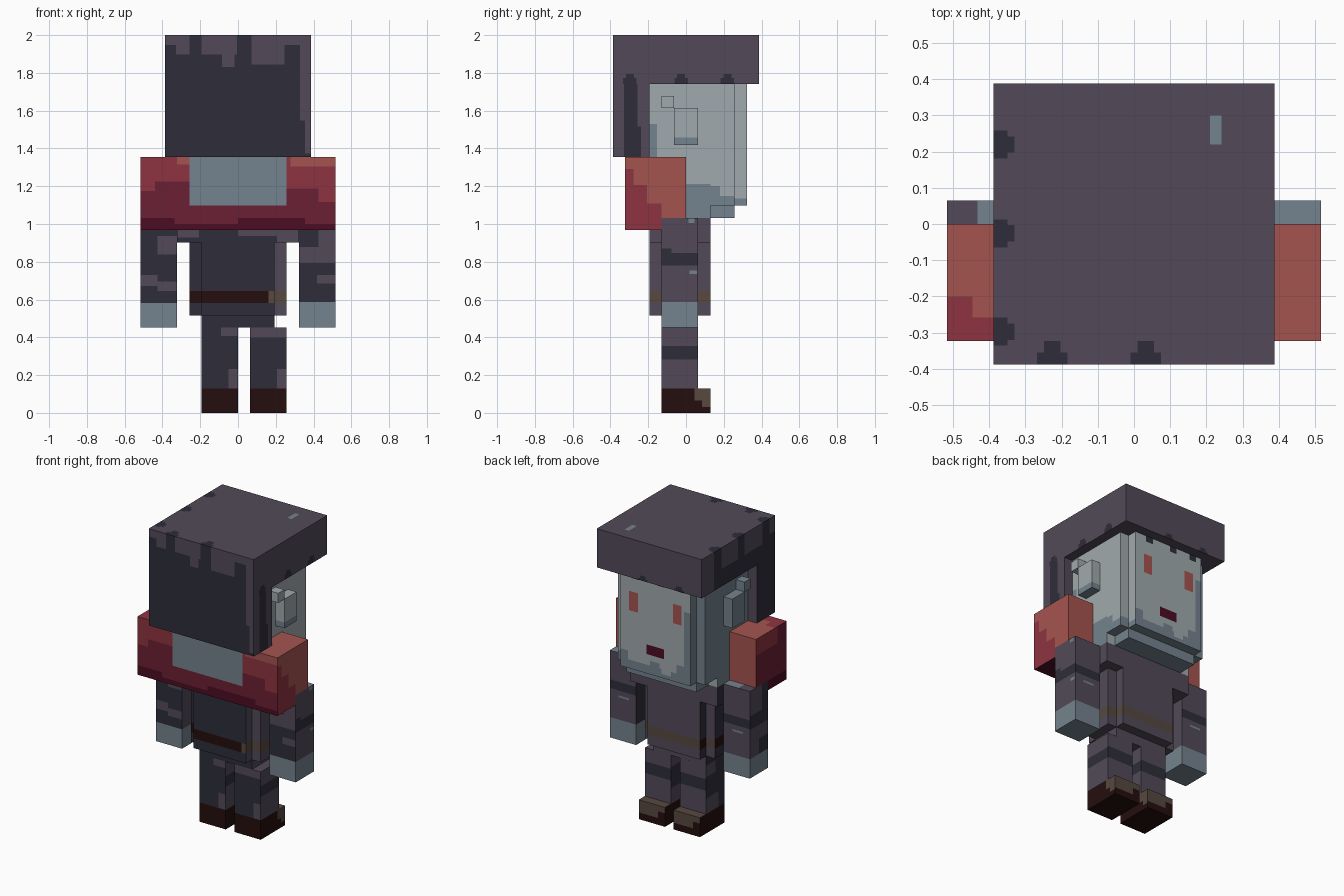
import bpy, bmesh
from mathutils import Vector

old = bpy.data.objects.get("Cube")
if old:
    bpy.data.objects.remove(old, do_unlink=True)

U = 2 / 31  # one block unit

# Flat colours (sRGB hex converted to linear)
HEX = {"plum": "524a58", "navy": "2e2d3a", "pale_skin": "a0aaad", "grey_skin": "75838e",
       "light_red": "a5544f", "mid_red": "8e3440", "dark_red": "6b2034", "maroon": "4c0c22",
       "dark_brown": "250d0d", "brown": "574840"}
NAMES = list(HEX)
MATS = []
for name, h in HEX.items():
    rgb = [int(h[i:i + 2], 16) / 255 for i in (0, 2, 4)]
    col = [c / 12.92 if c <= 0.04045 else ((c + 0.055) / 1.055) ** 2.4 for c in rgb] + [1]
    m = bpy.data.materials.new(name)
    m.use_nodes = True
    m.diffuse_color = col
    bsdf = m.node_tree.nodes["Principled BSDF"]
    bsdf.inputs["Base Color"].default_value = col
    bsdf.inputs["Roughness"].default_value = 0.9
    MATS.append(m)


def box(name, lo, hi, base, patches=()):
    """Block between two corners; patches = (sides, u0, u1, v0, v1, colour), later ones on top.
    u, v are the two axes across the side, in x, y, z order."""
    lo, hi = Vector(lo), Vector(hi)
    bm = bmesh.new()
    bmesh.ops.create_cube(bm, size=1)
    for v in bm.verts:
        v.co = Vector([(lo[i] + hi[i]) / 2 + v.co[i] * (hi[i] - lo[i]) for i in range(3)])
    rules = []
    for sides, u0, u1, v0, v1, colour in patches:
        for s in sides.split():
            ax = "xyz".index(s[1])
            a, b = [i for i in range(3) if i != ax]
            rules.append((ax, 1 if s[0] == "+" else -1, a, b, u0, u1, v0, v1, NAMES.index(colour)))
    # cut the block along every patch border
    cuts = {(r[2], c) for r in rules for c in r[4:6]} | {(r[3], c) for r in rules for c in r[6:8]}
    for ax, c in sorted(cuts):
        if lo[ax] + 1e-4 < c < hi[ax] - 1e-4:
            n = Vector((0, 0, 0))
            n[ax] = 1
            bmesh.ops.bisect_plane(bm, geom=bm.verts[:] + bm.edges[:] + bm.faces[:],
                                   plane_co=n * c, plane_no=n, dist=1e-5)
    bm.normal_update()
    for f in bm.faces:
        f.material_index = NAMES.index(base)
        p = f.calc_center_median()
        for ax, sg, a, b, u0, u1, v0, v1, m in rules:
            if f.normal[ax] * sg > 0.9 and u0 < p[a] < u1 and v0 < p[b] < v1:
                f.material_index = m
    bmesh.ops.scale(bm, vec=(U, U, U), verts=bm.verts)
    me = bpy.data.meshes.new(name)
    bm.to_mesh(me)
    bm.free()
    for m in MATS:
        me.materials.append(m)
    ob = bpy.data.objects.new(name, me)
    bpy.context.collection.objects.link(ob)
    return ob


def bump(side, c, z0, z1, w=0.55, colour="navy"):
    """Round-topped streak made of two stacked strips."""
    return [(side, c - w, c + w, z0, z1 - 0.3, colour),
            (side, c - w * 0.6, c + w * 0.6, z1 - 0.3, z1, colour)]


ALL = (-9, 9)

# Hair cap with streaks running over its edges
cap = [("-y -x", -6, 6, 27, 31, "navy"), ("-x", 4, 6, 27, 31, "plum"),
       ("-y", -6, -5.1, 30.2, 31, "plum"), ("-y", -5.1, -4, 29.4, 31, "plum"),
       ("-y", -3, -0.1, 29.4, 31, "plum"), ("-y", -1.3, -0.3, 28.4, 31, "plum"),
       ("-y", 1.1, 3.8, 28.6, 31, "plum"), ("-y", 3.8, 5.1, 30.2, 31, "plum"),
       ("-y", 5.1, 6, 27, 31, "plum"),
       ("-x", 0.1, 2.8, 28.8, 31, "plum"), ("-x", -3.9, -1, 28.8, 31, "plum"),
       ("-x", -6, -5.1, 29.4, 31, "plum")]
for y in (-4.6, -0.4, 3.4):
    cap += bump("+x", y, 27, 27.8)
    cap += [("+z", -6, -5.4, y - 0.6, y + 0.6, "navy"), ("+z", -5.4, -5.1, y - 0.35, y + 0.35, "navy")]
for x in (-3.5, 0.5):
    cap += [("+z", x - 0.65, x + 0.65, -6, -5.5, "navy"), ("+z", x - 0.35, x + 0.35, -5.5, -5, "navy")]
for x in (-3.4, 0.75):
    cap += bump("+y", x, 27, 27.5)
cap.append(("+z", 3.25, 3.75, 3.4, 4.65, "grey_skin"))
box("hair_cap", (-6, -6, 27), (6, 6, 31), "plum", cap)
box("hair_back", (-6, -6, 21), (6, -3, 27), "plum",
    [("-y -x -z", *ALL, -9, 30, "navy"), ("+x", -5.1, -4.0, 21, 27, "navy"),
     ("+x", -4.0, -3.7, 21, 23.5, "navy"), ("-y", 5.1, 6, 24, 27, "plum"),
     ("-y", 5.5, 6, 21.3, 24, "plum")])

# Head: skull, cheeks, chin and face plate
box("skull", (-5, -3, 16), (5, 2, 27), "pale_skin",
    [("-x -y -z", *ALL, -9, 30, "grey_skin"), ("+x", -3, -2.4, 21, 23.7, "grey_skin"),
     ("+x", -3, 0, 16, 18, "grey_skin"), ("+x", 0, 2, 16, 18.8, "grey_skin")])
box("cheeks", (-5, 2, 17), (5, 4, 27), "pale_skin",
    [("-x -z", *ALL, -9, 30, "grey_skin"), ("+x", 2, 2.8, 17, 18.6, "grey_skin"),
     ("+x", 2.8, 4, 17, 17.8, "grey_skin"), ("+y", -5, -4, 17, 27, "grey_skin"),
     ("+y", 4, 5, 17, 18, "grey_skin")])
box("chin", (-4, 2, 16), (4, 4, 17), "grey_skin")
face = [("-x -z", *ALL, -9, 30, "grey_skin"), ("+y", -4, 4, 17, 17.9, "grey_skin"),
        ("+x", 4, 5, 17, 17.6, "grey_skin"), ("+y", 3.1, 4, 17, 18.8, "grey_skin"),
        ("+y", -0.5, 0.6, 17, 18.4, "grey_skin"), ("+y", -4, -3.3, 17, 24.5, "grey_skin"),
        ("+y", -4, -2.4, 17, 18.8, "grey_skin"), ("+y", -1.8, -0.7, 17.4, 18.4, "pale_skin"),
        ("+y", -1, 1, 19, 20, "maroon"),
        ("+y", 2, 3, 23, 25, "light_red"), ("+y", -3, -2, 23, 25, "light_red")]
for x in (-3, -0.6, 2.3):
    face += [("+y", x - 0.4, x + 0.4, 26.4, 27, "navy")]
box("face", (-4, 4, 17), (4, 5, 27), "pale_skin", face)

# Ears
for side, s, skin in (("left", 1, "pale_skin"), ("right", -1, "grey_skin")):
    x0, x1 = sorted((5 * s, 6 * s))
    box(side + "_ear", (x0, -1, 22), (x1, 1, 25), skin,
        [("+x -y +y", *ALL, 22, 22.6, "grey_skin"), ("-z", *ALL, *ALL, "grey_skin")])
    box(side + "_ear_tip", (x0, -2, 25), (x1, -1, 26), skin)

# Cape around the shoulders with an open nape patch
box("cape", (-8, -5, 16), (8, 0, 21), "light_red",
    [("-y -x -z", *ALL, -9, 30, "dark_red"),
     ("-y", -8, -6.8, 18.2, 21, "mid_red"), ("-y", -6.8, -4, 19, 21, "mid_red"),
     ("-y", -5, -4, 20.4, 21, "light_red"), ("-y", 4, 6.6, 18.4, 21, "mid_red"),
     ("-y", 6.6, 8, 17.3, 21, "mid_red"), ("-y", 4.3, 8, 20.2, 21, "light_red"),
     ("-y", -4, 4, 17, 21, "grey_skin"), ("-x", -3.5, 0, 19.3, 21, "mid_red"),
     ("+x", -5, -4.3, 16, 20, "mid_red"), ("+x", -4.3, -3.2, 16, 18.7, "mid_red"),
     ("+x", -3.2, -2, 16, 17.2, "mid_red"),
     ("+z", -8, -6.9, -5, -3.1, "mid_red"), ("+z", -6.9, -6, -5, -4, "mid_red")])
box("cape_hem", (-8, -5, 15), (8, -2, 16), "dark_red",
    [("-y -x -z", *ALL, -9, 30, "maroon"), ("-y", -5.2, 0, 15.5, 16, "dark_red"),
     ("-y", 5.5, 8, 15.5, 16, "dark_red"), ("+x", -5, -2, 15, 16, "mid_red")])

# Torso: shoulder yoke, core, side panels, pelvis, all sharing the belt
belt = [("-y -x", *ALL, 7, 30, "navy"), ("-y -x", *ALL, 9, 10, "dark_brown"),
        ("+y +x", *ALL, 9, 10, "brown")]
box("yoke", (-5, -3, 14), (5, 2, 16), "plum",
    [("-y -x", *ALL, 14, 16, "navy"), ("-y", 0, 3.2, 14.5, 16, "plum"),
     ("-y", 3.2, 5, 14, 16, "plum"), ("-y", -5, -3.2, 14.4, 15, "plum")])
box("torso", (-3, -3, 8), (3, 2, 14), "plum",
    belt + [("-y", 2.5, 3, 9, 10, "brown")])
box("torso_sides", (-4, -2, 8), (4, 1, 14), "plum",
    belt + [("-y", 3, 4, 8, 14, "plum"), ("-y", 3, 4, 9, 10, "brown")])
box("pelvis", (-3, -2, 7), (3, 1, 8), "plum", [("-y -x", *ALL, 7, 8, "navy")])

# Arms: sleeves with dark bands, bare hands
box("left_arm", (5, -2, 7), (8, 1, 16), "plum",
    [("-y", 5, 6.6, 13.6, 15, "navy"), ("-y", 5, 8, 11.3, 12.3, "navy"),
     ("-y", 5, 6.5, 9, 11.3, "navy"), ("-y", 6.5, 8, 9, 10.6, "navy"),
     ("-x", -2, 1, 9, 16, "navy"), ("+x", -2, 1, 12.1, 13.1, "navy"),
     ("+x", -2, -1.2, 13.1, 13.5, "navy"), ("+y", 5, 8, 12.1, 13, "navy"),
     ("+x", 0.3, 0.9, 11.4, 11.7, "grey_skin"), ("+x", 0.2, 0.7, 15.6, 16, "grey_skin"),
     ("+y", 5.8, 7, 11.4, 11.6, "grey_skin"), ("+z", *ALL, 0, 1, "grey_skin"),
     ("-x +x -y +y", *ALL, 7, 9.1, "grey_skin"), ("-z", *ALL, *ALL, "grey_skin")])
box("right_arm", (-8, -2, 7), (-5, 1, 16), "plum",
    [("-y", -8, -5, 9, 15, "navy"), ("-y", -6.6, -5, 13, 14.5, "plum"),
     ("-y", -8, -6.6, 10.4, 11.3, "plum"), ("-y", -6.6, -5, 10, 10.8, "plum"),
     ("-x", -2, 1, 12, 13.4, "navy"), ("-x", -2, -0.5, 9, 10.6, "navy"),
     ("-x", -2, -1, 13.4, 16, "navy"), ("+y", -8, -5, 12.1, 13, "navy"),
     ("+y", -7.2, -6, 11.4, 11.6, "grey_skin"), ("+z", -6.7, -5, 0, 1, "grey_skin"),
     ("-x +x -y +y", *ALL, 7, 9, "grey_skin"), ("-z", *ALL, *ALL, "grey_skin")])

# Legs and boots
for side, x in (("right", -3), ("left", 1)):
    box(side + "_leg", (x, -2, 2), (x + 3, 1, 7), "plum",
        [("-y -x", *ALL, 2, 7, "navy"), ("-y", x + 1.6, x + 3, 6.3, 7, "plum"),
         ("-y", x + 2.2, x + 3, 2, 3.6, "plum"), ("-x", -1, 1, 2, 3.6, "plum"),
         ("-x", -0.5, 1, 5.8, 7, "plum"),
         ("+x", -2, 1, 4.4, 5.5, "navy"), ("+y", *ALL, 4.4, 5.6, "navy")]
        + ([("-y", x, x + 3, 6.2, 7, "plum")] if side == "left" else []))
    box(side + "_boot", (x, -2, 0), (x + 3, 2, 2), "dark_brown",
        [("+x", 0.7, 2, 1.0, 2, "brown"), ("+x", 1.3, 2, 0.5, 1.0, "brown"),
         ("+z", *ALL, 1, 2, "brown"), ("+y", x + 0.8, x + 3, 0.7, 2, "brown"),
         ("+y", x, x + 0.8, 1.4, 2, "brown")])
